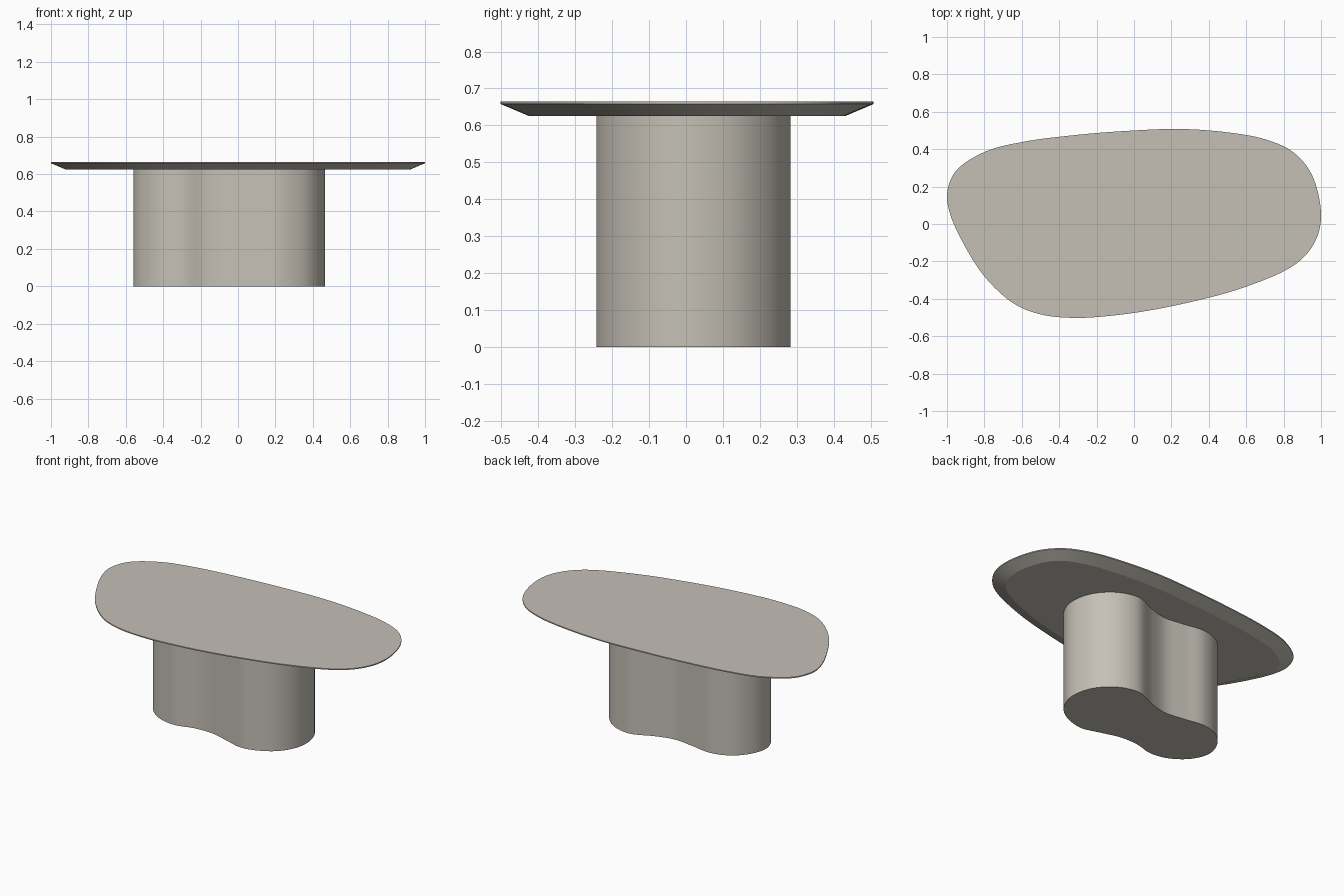
import bpy, bmesh
from mathutils import Vector

if "Cube" in bpy.data.objects:
    bpy.data.objects.remove(bpy.data.objects["Cube"])

# Warm stone grey for the whole table
mat = bpy.data.materials.new("warm_grey")
mat.diffuse_color = (0.56, 0.53, 0.47, 1)
mat.use_nodes = True
mat.node_tree.nodes["Principled BSDF"].inputs["Base Color"].default_value = mat.diffuse_color

TOP = [(-1, .16), (-.955, .28), (-.8, .385), (-.6, .438), (-.3, .477), (0, .5), (.25, .508),
       (.5, .49), (.7, .453), (.85, .385), (.95, .265), (1, .05), (.97, -.09), (.87, -.21),
       (.6, -.335), (.2, -.44), (-.1, -.488), (-.32, -.502), (-.5, -.483), (-.64, -.427),
       (-.8, -.28), (-.93, -.07), (-.985, .06)]
BASE = [(-.56, .0), (-.53, .105), (-.45, .192), (-.33, .232), (-.19, .213), (-.06, .2),
        (.05, .226), (.2, .283), (.33, .25), (.43, .15), (.465, .02), (.44, -.09),
        (.36, -.185), (.2, -.243), (.07, -.212), (-.05, -.18), (-.17, -.18), (-.3, -.21),
        (-.42, -.185), (-.52, -.105)]


def smooth_loop(pts, steps=8):
    """Closed centripetal spline through the points."""
    p = [Vector(q) for q in pts]
    n, out = len(p), []
    for i in range(n):
        a, b, c, d = (p[(i + k) % n] for k in (-1, 0, 1, 2))
        t1 = (a - b).length ** .5
        t2 = t1 + (c - b).length ** .5
        t3 = t2 + (d - c).length ** .5
        for s in range(steps):
            t = t1 + (t2 - t1) * s / steps
            a1, a2 = a.lerp(b, t / t1), b.lerp(c, (t - t1) / (t2 - t1))
            a3 = c.lerp(d, (t - t2) / (t3 - t2))
            b1, b2 = a1.lerp(a2, t / t2), a2.lerp(a3, (t - t1) / (t3 - t1))
            out.append(b1.lerp(b2, (t - t1) / (t2 - t1)))
    return out


def inset(loop, dist):
    """Move a clockwise loop inwards along its normals."""
    out = []
    for i, p in enumerate(loop):
        t = (loop[(i + 1) % len(loop)] - loop[i - 1]).normalized()
        out.append(p + Vector((t.y, -t.x)) * dist)
    return out


def loft(name, sections):
    """Solid from stacked (outline, height) sections."""
    bm = bmesh.new()
    rings = [[bm.verts.new((p.x, p.y, z)) for p in loop] for loop, z in sections]
    for lo, hi in zip(rings, rings[1:]):
        for i in range(len(lo)):
            bm.faces.new((lo[i - 1], lo[i], hi[i], hi[i - 1]))
    bm.faces.new(rings[0])
    bm.faces.new(rings[-1])
    bmesh.ops.recalc_face_normals(bm, faces=bm.faces)
    me = bpy.data.meshes.new(name)
    bm.to_mesh(me)
    bm.free()
    me.materials.append(mat)
    ob = bpy.data.objects.new(name, me)
    bpy.context.collection.objects.link(ob)
    bpy.ops.object.select_all(action='DESELECT')
    ob.select_set(True)
    bpy.context.view_layer.objects.active = ob
    bpy.ops.object.shade_smooth_by_angle(angle=0.35)


# Pebble-shaped top with an undercut bevel
edge = smooth_loop(TOP)
loft("table_top", [(inset(edge, .078), .625), (edge, .658), (edge, .665)])

# Peanut-shaped pedestal
loft("pedestal", [(smooth_loop(BASE), 0), (smooth_loop(BASE), .625)])
